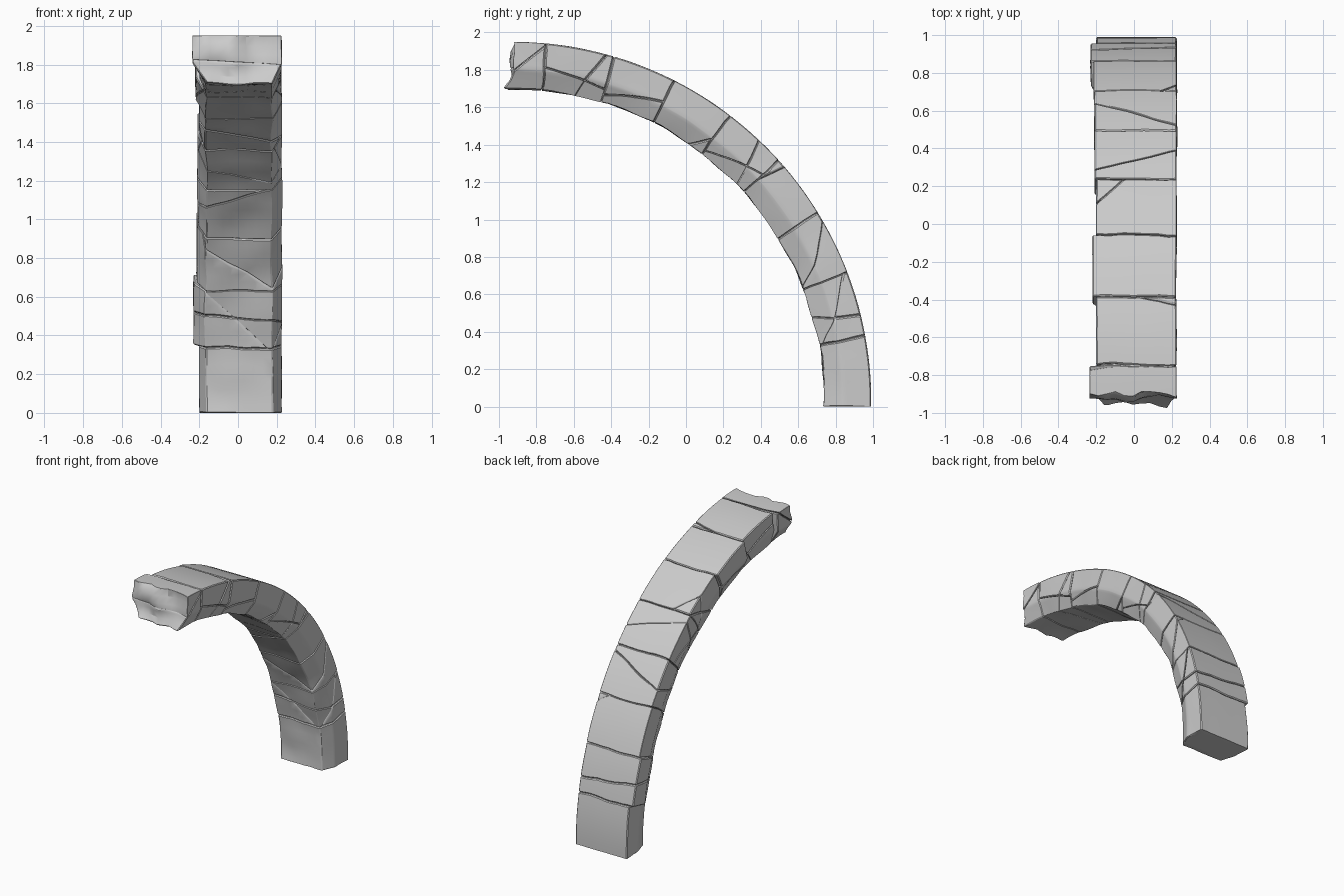
import bpy, bmesh
from math import radians, sin, cos
from mathutils import Vector, noise

if "Cube" in bpy.data.objects:
    bpy.data.objects.remove(bpy.data.objects["Cube"], do_unlink=True)

# Arch dimensions
CY, CZ = -0.93, 0.03
R_OUT, R_IN, R_MID = 1.92, 1.67, 1.8
JOINTS = [-1.2, 10.5, 21, 31.5, 42, 52.5, 63, 73.5, 84.5, 89.2]
SIDE = [-0.2, -0.23, -0.215, -0.21, -0.21, -0.2, -0.22, -0.2, -0.235]
GAP = 0.002

# Cracks: block number -> (x, fraction along block, radius), plane normal
CRACKS = {
    1: [((0, 0.45, 1.67), (0.5, 0.5, -0.9)), ((0.2, 0.35, 1.85), (0.1, 1, 0.2))],
    2: [((0, 0.4, 1.67), (0.35, 0.5, -0.6))],
    3: [((0, 0.7, 1.8), (-0.4, 1, 0.3))],
    4: [((0, 0.5, 1.77), (0.1, 0.35, 1)), ((0, 0.5, 1.8), (0.3, 1, -0.4))],
    5: [((-0.12, 0.22, 1.92), (1, 1, -0.6)), ((0.2, 0.2, 1.7), (0.3, 1, 0.9))],
    6: [((0, 0.5, 1.75), (0, 0.25, 1))],
    7: [((0, 0.4, 1.78), (0.1, -0.15, 1)), ((0, 0.3, 1.7), (-0.2, 1, 0.5))],
    8: [((0, 0.5, 1.85), (0.05, 0.7, 0.7))],
}

stone = bpy.data.materials.new("grey_stone")
stone.use_nodes = True
GREY = (0.6, 0.6, 0.6, 1)
stone.diffuse_color = GREY
stone.node_tree.nodes["Principled BSDF"].inputs["Base Color"].default_value = GREY


def arc(deg):
    return radians(deg) * R_MID


def prism(left, s0, s1, inset=0.0):
    """Straight block: x across, y along the arch, z as radius."""
    l, r = left + inset, 0.225 - inset
    top, low = R_OUT - inset, R_IN + inset
    section = [(r, top), (r, 1.77), (0.175 - inset, low),
               (-0.165 + inset, low), (l, 1.78), (l, top)]
    bm = bmesh.new()
    face = bm.faces.new([bm.verts.new((x, s0, z)) for x, z in section])
    ext = bmesh.ops.extrude_face_region(bm, geom=[face])
    for v in ext["geom"]:
        if isinstance(v, bmesh.types.BMVert):
            v.co.y = s1
    bmesh.ops.recalc_face_normals(bm, faces=bm.faces)
    return bm


def geometry(bm):
    return bm.verts[:] + bm.edges[:] + bm.faces[:]


def split(bm, point, normal):
    """Break a block into two pieces along a plane."""
    pieces = []
    for sign in (1, -1):
        n = Vector(normal).normalized() * sign
        part = bm.copy()
        cut = bmesh.ops.bisect_plane(part, geom=geometry(part), plane_co=point + n * GAP,
                                     plane_no=n, clear_inner=True)
        rim = [e for e in cut["geom_cut"] if isinstance(e, bmesh.types.BMEdge)]
        if rim:
            bmesh.ops.edgenet_fill(part, edges=rim)
        if len(part.faces) > 3:
            bmesh.ops.recalc_face_normals(part, faces=part.faces)
            pieces.append(part)
    return pieces


def refine(bm, step=0.045):
    """Slice evenly so the block can bend and weather."""
    for axis in range(3):
        values = [v.co[axis] for v in bm.verts]
        low, high = min(values), max(values)
        count = max(1, round((high - low) / step))
        normal = Vector((axis == 0, axis == 1, axis == 2))
        for i in range(1, count):
            bmesh.ops.bisect_plane(bm, geom=geometry(bm), plane_no=normal,
                                   plane_co=normal * (low + (high - low) * i / count))


def bend(bm, s0, s1, broken):
    """Weather the straight block, then wrap it round the arch."""
    for v in bm.verts:
        x, s, r = v.co
        n = noise.noise_vector(v.co * 5)
        fine = noise.noise_vector(v.co * 13)
        depth = (R_OUT - r) / (R_OUT - R_IN)
        if broken:
            t = (s - s0) / (s1 - s0)
            rough = noise.noise(Vector((x * 9, 3.3, r * 9)))
            s += t * t * (0.07 * depth ** 2 + 0.05 * rough)
        s += 0.012 * n.y + 0.005 * fine.y
        x += (0.003 + 0.009 * depth) * n.x
        r += (0.001 + 0.011 * depth) * n.z + 0.003 * depth * fine.z
        a = s / R_MID
        v.co = (x, CY + r * cos(a), max(0, CZ + r * sin(a)))


def finish(bm, name):
    mesh = bpy.data.meshes.new(name)
    bmesh.ops.recalc_face_normals(bm, faces=bm.faces)
    bm.to_mesh(mesh)
    bm.free()
    mesh.materials.append(stone)
    mesh.shade_smooth()
    mesh.set_sharp_from_angle(angle=radians(28))
    bpy.context.collection.objects.link(bpy.data.objects.new(name, mesh))


# Wedge stones, each broken by its cracks
for i, left in enumerate(SIDE):
    s0, s1 = arc(JOINTS[i]), arc(JOINTS[i + 1])
    pieces = [prism(left, s0 + GAP, s1 - GAP)]
    for (x, f, r), normal in CRACKS.get(i, []):
        point = Vector((x, s0 + f * (s1 - s0), r))
        pieces = [p for old in pieces for p in split(old, point, normal)]
    for k, bm in enumerate(pieces):
        bmesh.ops.bevel(bm, geom=bm.edges[:], offset=0.006, segments=1,
                        affect='EDGES', clamp_overlap=True)
        refine(bm)
        bend(bm, s0, s1, i == len(SIDE) - 1)
        finish(bm, f"arch_stone_{i + 1}_piece_{k + 1}")

# Inner core that closes the joints
core = prism(-0.19, arc(0), arc(87), 0.014)
refine(core)
bend(core, 0, 1, False)
finish(core, "arch_core")
